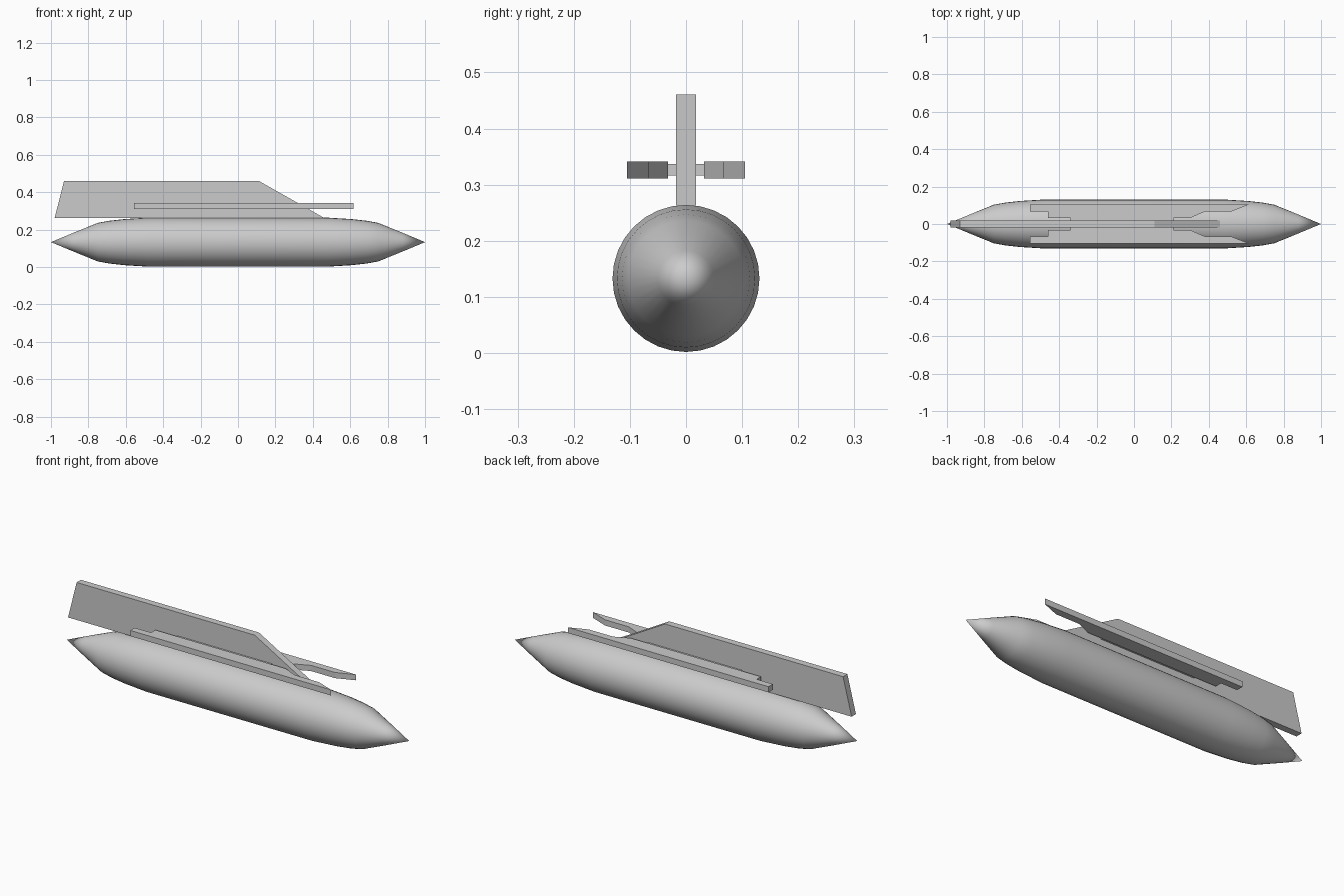
import bpy, bmesh, math
from mathutils import Matrix, Vector

if "Cube" in bpy.data.objects:
    bpy.data.objects.remove(bpy.data.objects["Cube"])


def finish(bm, name, smooth=False):
    bmesh.ops.recalc_face_normals(bm, faces=bm.faces)
    mesh = bpy.data.meshes.new(name)
    bm.to_mesh(mesh)
    bm.free()
    ob = bpy.data.objects.new(name, mesh)
    bpy.context.collection.objects.link(ob)
    if smooth:
        bpy.context.view_layer.objects.active = ob
        ob.select_set(True)
        bpy.ops.object.shade_smooth_by_angle(angle=math.radians(15))
        ob.select_set(False)
    return ob


def plate(name, points, direction):
    """Extrude a flat outline into a solid plate."""
    bm = bmesh.new()
    face = bm.faces.new([bm.verts.new(p) for p in points])
    res = bmesh.ops.extrude_face_region(bm, geom=[face])
    verts = [v for v in res["geom"] if isinstance(v, bmesh.types.BMVert)]
    bmesh.ops.translate(bm, verts=verts, vec=Vector(direction))
    return finish(bm, name)


# Spindle hull: half profile mirrored, then spun around the x axis
half = [(1.0, 0.0), (0.88, 0.05), (0.75, 0.103), (0.69, 0.114),
        (0.61, 0.123), (0.48, 0.131)]
profile = half + [(-x, r) for x, r in reversed(half)]
bm = bmesh.new()
verts = [bm.verts.new((x, 0, r)) for x, r in profile]
edges = [bm.edges.new(pair) for pair in zip(verts, verts[1:])]
bmesh.ops.spin(bm, geom=verts + edges, cent=(0, 0, 0), axis=(1, 0, 0),
               angle=math.tau, steps=32)
bmesh.ops.remove_doubles(bm, verts=bm.verts, dist=1e-4)
bmesh.ops.translate(bm, verts=bm.verts, vec=(0, 0, 0.133))
finish(bm, "hull", smooth=True)

# Upright fin on the back of the hull
fin = [(-0.98, 0.263), (-0.93, 0.461), (0.11, 0.461), (0.46, 0.263)]
plate("fin", [(x, -0.018, z) for x, z in fin], (0, 0.036, 0))

# Side blades with stepped tails and swept noses
blade = [(-0.555, 0.105), (-0.555, 0.068), (-0.46, 0.068), (-0.46, 0.032),
         (0.30, 0.032), (0.38, 0.067), (0.52, 0.067), (0.617, 0.105)]
for side, label in ((1, "left"), (-1, "right")):
    plate(f"{label}_blade", [(x, side * y, 0.311) for x, y in blade],
          (0, 0, 0.03))

# Thin bridge joining the blades through the fin
bridge = [(-0.34, -0.035), (0.21, -0.035), (0.21, 0.035), (-0.34, 0.035)]
plate("blade_bridge", [(x, y, 0.316) for x, y in bridge], (0, 0, 0.021))
